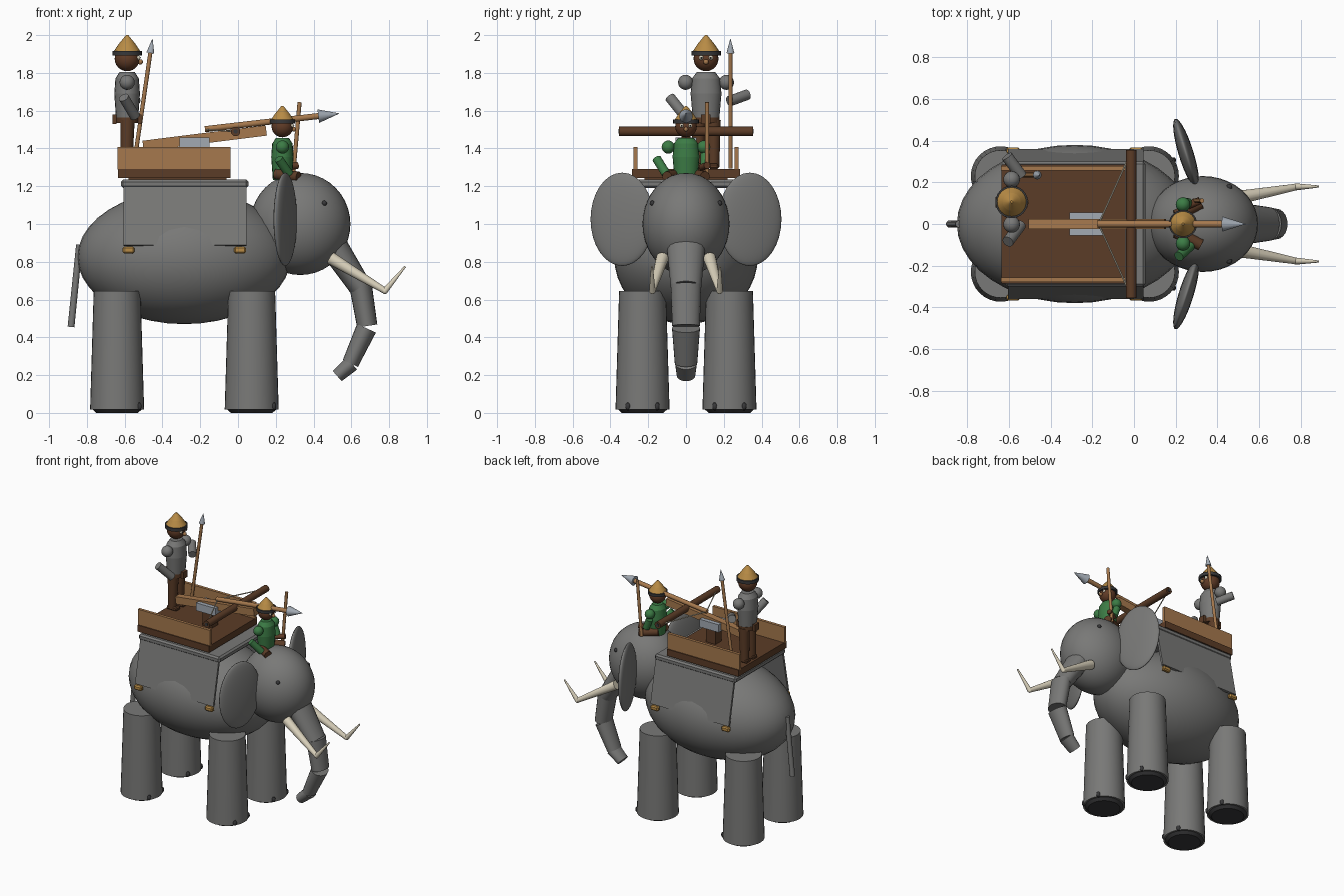
import bpy, math
from mathutils import Vector

if "Cube" in bpy.data.objects:
    bpy.data.objects.remove(bpy.data.objects["Cube"])


def material(name, rgb):
    m = bpy.data.materials.new(name)
    m.use_nodes = True
    m.diffuse_color = (*rgb, 1)
    m.node_tree.nodes["Principled BSDF"].inputs["Base Color"].default_value = (*rgb, 1)
    return m


GREY = material("grey hide", (.19, .19, .185))
DARK = material("dark grey", (.04, .04, .042))
IVORY = material("ivory", (.7, .64, .5))
BROWN = material("dark wood", (.105, .045, .02))
WOOD = material("light wood", (.38, .19, .075))
GOLD = material("gold", (.48, .26, .06))
GREEN = material("green cloth", (.045, .2, .06))
STEEL = material("steel", (.36, .4, .45))
SKIN = material("brown skin", (.12, .045, .02))
parts = []


def finish(name, mat, smooth=True):
    ob = bpy.context.object
    ob.name = name
    ob.data.materials.append(mat)
    if smooth:
        parts.append(ob)
    return ob


def ball(name, mat, loc, radii, turn=0, seg=32):
    bpy.ops.mesh.primitive_uv_sphere_add(segments=seg, ring_count=seg // 2, location=loc,
                                         rotation=(0, 0, turn))
    ob = finish(name, mat)
    ob.scale = radii if isinstance(radii, tuple) else (radii,) * 3
    return ob


def rod(name, mat, a, b, r1, r2=None, wide=1, seg=20):
    """Cylinder or cone from a to b, stretched by wide across y."""
    a, b = Vector(a), Vector(b)
    bpy.ops.mesh.primitive_cone_add(vertices=seg, radius1=r1, radius2=r1 if r2 is None else r2,
                                    depth=(b - a).length, location=(a + b) / 2)
    ob = finish(name, mat)
    ob.rotation_mode = 'QUATERNION'
    ob.rotation_quaternion = Vector((0, 0, 1)).rotation_difference(b - a)
    ob.scale.y = wide
    return ob


def box(name, mat, lo, hi, rot=(0, 0, 0), bevel=0):
    lo, hi = Vector(lo), Vector(hi)
    bpy.ops.mesh.primitive_cube_add(size=1, location=(lo + hi) / 2, rotation=rot)
    ob = finish(name, mat, False)
    ob.scale = hi - lo
    if bevel:
        bpy.ops.object.transform_apply(location=False, rotation=False, scale=True)
        mod = ob.modifiers.new("edge", 'BEVEL')
        mod.width = bevel
    return ob


# Elephant body and head
ball("body", GREY, (-.285, 0, .825), (.565, .38, .355), seg=40)
ball("head", GREY, (.33, 0, 1), (.265, .23, .27), seg=40)
rod("tail", GREY, (-.84, 0, .89), (-.884, 0, .455), .017, .018, seg=12)

# Trunk in four stepped sections
rod("trunk_top", GREY, (.51, 0, .875), (.648, 0, .665), .075, .06, 1.35)
rod("trunk_middle", GREY, (.648, 0, .68), (.684, 0, .46), .06, .054, 1.35)
rod("trunk_lower", GREY, (.68, 0, .448), (.595, 0, .262), .055, .044, 1.35)
rod("trunk_tip", GREY, (.602, 0, .262), (.525, 0, .195), .043, .036, 1.35)

for s, side in ((1, "left"), (-1, "right")):
    ball(side + "_ear", GREY, (.25, .338 * s, 1.025), (.036, .175, .247), s * .3)
    ball(side + "_eye", DARK, (.457, .178 * s, 1.11), .014, seg=12)
    rod(side + "_tusk_base", IVORY, (.49, .125 * s, .82), (.78, .178 * s, .645), .034, .016, seg=14)
    rod(side + "_tusk_tip", IVORY, (.775, .178 * s, .643), (.885, .18 * s, .775), .017, .005, seg=14)
    ball(side + "_tusk_bend", IVORY, (.778, .178 * s, .645), .016, seg=12)
    # Legs with foot pads and toenails
    for x, end in ((-.64, "rear"), (.0725, "front")):
        name = f"{side}_{end}"
        rod(name + "_leg", GREY, (x, .23 * s, .018), (x, .23 * s, .645), .143, .124, seg=32)
        rod(name + "_pad", DARK, (x, .23 * s, 0), (x, .23 * s, .018), .11, .13, seg=32)
        for t in (-.077, .077):
            ball(name + "_toenail", DARK, (x + .115, .23 * s + t, .035), (.016, .014, .022), seg=10)

# Saddle cloth with side panels and gold tassels
box("saddle_cloth", GREY, (-.62, -.3, 1.19), (.055, .3, 1.235), bevel=.012)
for s, side in ((1, "left"), (-1, "right")):
    box(side + "_cloth_panel", GREY, (-.605, .318 * s - .008, .883), (.045, .318 * s + .008, 1.215),
        (s * .2, 0, 0))
    for x in (-.58, .01):
        box(side + "_tassel", GOLD, (x - .032, .352 * s - .016, .845), (x + .032, .352 * s + .016, .88),
            bevel=.008)

# Carrying platform
box("platform_floor", BROWN, (-.635, -.285, 1.243), (-.04, .285, 1.292))
box("platform_runner", BROWN, (-.58, -.22, 1.23), (-.06, .22, 1.25))
for s, side in ((1, "left"), (-1, "right")):
    box(side + "_side_board", WOOD, (-.638, .267 * s - .011, 1.288), (-.04, .267 * s + .011, 1.408))

# Mounted crossbow
box("bow_post", BROWN, (-.27, -.035, 1.29), (-.19, .035, 1.42))
box("bow_bracket", STEEL, (-.31, -.055, 1.40), (-.15, .055, 1.458))
box("bow_stock", WOOD, (-.505, -.025, 1.427), (.152, .025, 1.482), (0, -.125, 0))
rod("bow_arms", BROWN, (-.013, -.355, 1.49), (-.013, .355, 1.49), .025)
for s in (1, -1):
    rod("bow_string", IVORY, (-.03, .31 * s, 1.49), (-.17, 0, 1.5), .004, seg=6)
    rod("bow_end_cap", DARK, (-.013, .352 * s, 1.49), (-.013, .358 * s, 1.49), .012, seg=12)
rod("bolt_shaft", WOOD, (-.175, 0, 1.502), (.43, 0, 1.572), .016)
rod("bolt_head", STEEL, (.425, 0, 1.571), (.535, 0, 1.585), .036, .001)


def figure(name, x, y, top, k, shirt):
    """Upper body of a crew member whose hat tip is at height top."""
    def at(dx, dy, dz):
        return (x + dx * k, y + dy * k, top + dz * k)
    rod(name + "_hat_brim", GOLD, at(0, 0, -.085), at(0, 0, -.045), .07 * k, .043 * k, seg=24)
    rod(name + "_hat_tip", GOLD, at(0, 0, -.045), at(0, 0, 0), .043 * k, .006 * k, seg=24)
    rod(name + "_hat_band", DARK, at(0, 0, -.108), at(0, 0, -.084), .078 * k, seg=24)
    ball(name + "_head", SKIN, at(0, 0, -.125), .066 * k, seg=24)
    ball(name + "_nose", WOOD, at(.07, 0, -.142), .014 * k, seg=12)
    rod(name + "_torso", shirt, at(0, 0, -.45), at(0, 0, -.31), .058 * k, .068 * k, 1.2)
    rod(name + "_chest", shirt, at(0, 0, -.31), at(0, 0, -.23), .068 * k, .062 * k, 1.2)
    rod(name + "_collar", shirt, at(0, 0, -.23), at(0, 0, -.195), .062 * k, .04 * k, 1.2)
    for s in (1, -1):
        ball(name + "_eyeball", IVORY, at(.057, .025 * s, -.12), .013 * k, seg=12)
        ball(name + "_pupil", DARK, at(.067, .025 * s, -.12), .006 * k, seg=8)
        ball(name + "_shoulder", shirt, at(0, .108 * s, -.25), .04 * k, seg=20)


# Standing guard with spear
figure("guard", -.587, .106, 2.0, 1, GREY)
rod("guard_belt", BROWN, (-.587, .106, 1.535), (-.587, .106, 1.565), .06, wide=1.2)
rod("guard_right_arm", GREY, (-.605, -.085, 1.67), (-.545, -.005, 1.57), .028)
rod("guard_left_arm", GREY, (-.61, .325, 1.685), (-.54, .23, 1.65), .028)
for s in (1, -1):
    y = .106 + .04 * s
    rod("guard_leg", BROWN, (-.59, y, 1.3), (-.585, y, 1.55), .03, .038)
    box("guard_foot", BROWN, (-.625, y - .025, 1.29), (-.54, y + .025, 1.32), bevel=.008)
    box("guard_pouch", BROWN, (-.587 + .067 * s - .01, .08, 1.53), (-.587 + .067 * s + .01, .13, 1.58))
rod("spear_shaft", WOOD, (-.553, .235, 1.295), (-.462, .235, 1.92), .011, seg=12)
rod("spear_head", STEEL, (-.464, .235, 1.905), (-.453, .235, 1.98), .021, .001, seg=12)

# Seated driver with staff
figure("driver", .235, 0, 1.625, .87, GREEN)
rod("driver_right_arm", GREEN, (.215, -.155, 1.345), (.27, -.105, 1.265), .024)
rod("driver_left_arm", GREEN, (.235, .1, 1.37), (.26, .1, 1.3), .024)
rod("driver_left_hand", SKIN, (.25, .085, 1.3), (.315, .112, 1.31), .018)
for s in (1, -1):
    rod("driver_thigh", BROWN, (.2, .04 * s, 1.265), (.32, .1 * s, 1.25), .028)
rod("driver_staff", WOOD, (.29, .112, 1.235), (.326, .112, 1.645), .011, seg=12)

# Smooth rounded parts, keeping sharp rims
bpy.ops.object.select_all(action='DESELECT')
for ob in parts:
    ob.select_set(True)
bpy.context.view_layer.objects.active = parts[0]
bpy.ops.object.shade_smooth_by_angle(angle=math.radians(35))
